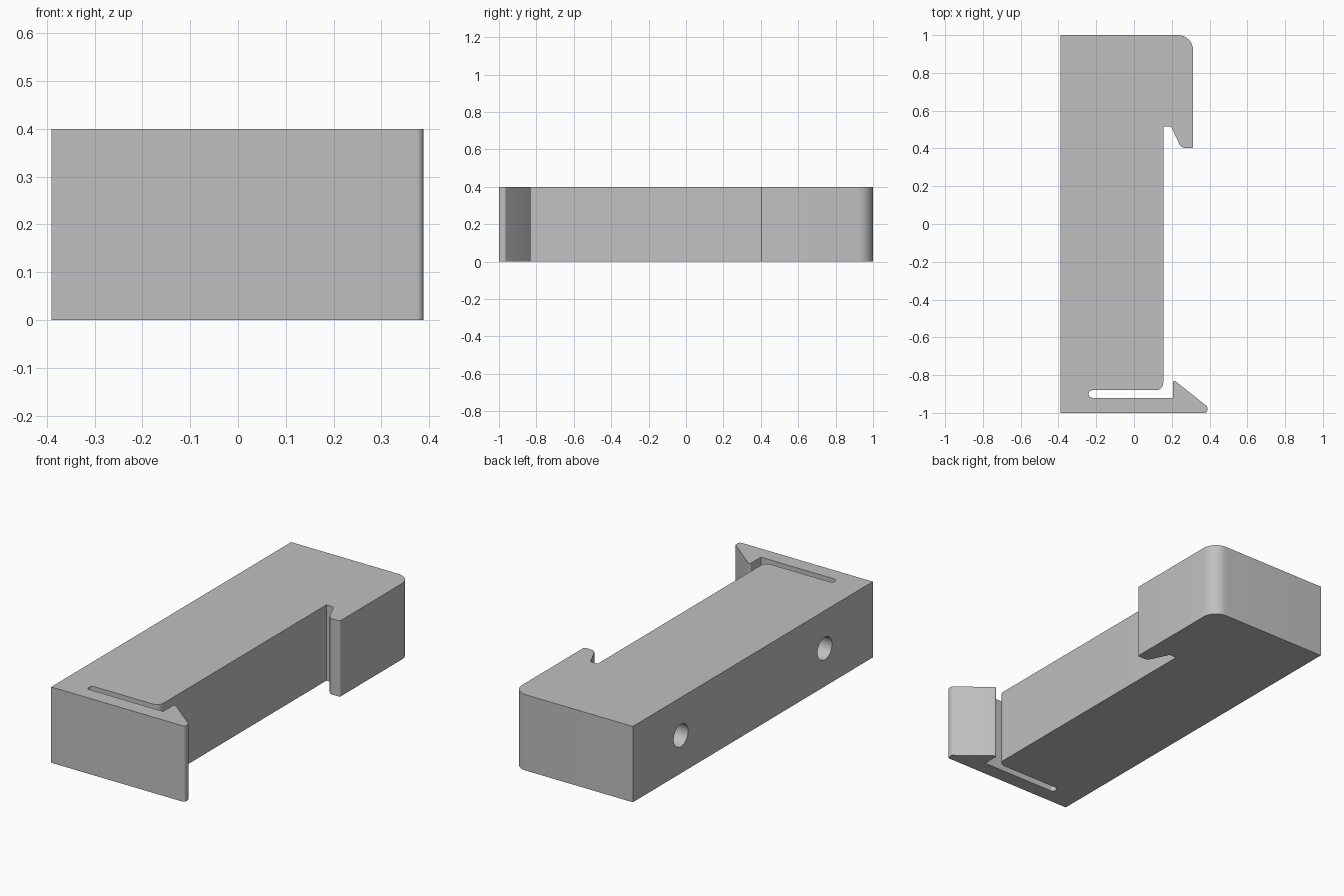
import bpy, bmesh, math
from mathutils import Vector, Matrix

cube = bpy.data.objects.get("Cube")
if cube:
    bpy.data.objects.remove(cube, do_unlink=True)

HEIGHT = 0.4
grey = bpy.data.materials.new("plain grey")
grey.use_nodes = True
colour = (0.53, 0.53, 0.53, 1)
grey.diffuse_color = colour
grey.node_tree.nodes["Principled BSDF"].inputs["Base Color"].default_value = colour


def fillet(corners, steps=8):
    """Outline from (x, y, radius) corners, each rounded by its radius."""
    out = []
    for i, (x, y, r) in enumerate(corners):
        p = Vector((x, y))
        if r == 0:
            out.append(p)
            continue
        a = (Vector(corners[i - 1][:2]) - p).normalized()
        b = (Vector(corners[(i + 1) % len(corners)][:2]) - p).normalized()
        half = a.angle(b) / 2
        centre = p + (a + b).normalized() * (r / math.sin(half))
        start = p + a * (r / math.tan(half)) - centre
        end = p + b * (r / math.tan(half)) - centre
        sweep = math.atan2(start.cross(end), start.dot(end))
        for k in range(steps + 1):
            out.append(centre + Matrix.Rotation(sweep * k / steps, 2) @ start)
    return out


def make_object(name, bm):
    bmesh.ops.recalc_face_normals(bm, faces=bm.faces)
    mesh = bpy.data.meshes.new(name)
    bm.to_mesh(mesh)
    bm.free()
    mesh.materials.append(grey)
    obj = bpy.data.objects.new(name, mesh)
    bpy.context.collection.objects.link(obj)
    return obj


# Body outline: spring arm with barb, slot, long bar and hooked jaw
outline = fillet([
    (-0.39, -1, 0), (0.388, -1, 0.014), (0.388, -0.966, 0.014),
    (0.207, -0.822, 0.008), (0.207, -0.92, 0),
    (-0.24, -0.92, 0.019), (-0.24, -0.88, 0.019),
    (0.155, -0.88, 0.04), (0.155, 0.515, 0),
    (0.197, 0.515, 0.012), (0.25, 0.402, 0.035), (0.313, 0.402, 0.01),
    (0.313, 1, 0.08), (-0.39, 1, 0),
])
bm = bmesh.new()
base = bm.faces.new([bm.verts.new((p.x, p.y, 0)) for p in outline])
top = bmesh.ops.extrude_face_region(bm, geom=[base])
bmesh.ops.translate(bm, vec=(0, 0, HEIGHT),
                    verts=[v for v in top["geom"] if isinstance(v, bmesh.types.BMVert)])
body = make_object("clip_body", bm)

# Two blind mounting holes in the flat side
bm = bmesh.new()
for y in (-0.6, 0.6):
    place = Matrix.Translation((-0.39, y, HEIGHT / 2)) @ Matrix.Rotation(math.pi / 2, 4, 'Y')
    bmesh.ops.create_cone(bm, cap_ends=True, segments=40, radius1=0.06,
                          radius2=0.06, depth=0.6, matrix=place)
cutter = make_object("hole_cutter", bm)
cutter.hide_render = True
cutter.display_type = 'WIRE'
cut = body.modifiers.new("mounting holes", 'BOOLEAN')
cut.operation = 'DIFFERENCE'
cut.solver = 'EXACT'
cut.object = cutter

# Bake the holes, then smooth the rounded corners only
bpy.ops.object.select_all(action='DESELECT')
bpy.context.view_layer.objects.active = body
body.select_set(True)
bpy.ops.object.modifier_apply(modifier=cut.name)
bpy.data.objects.remove(cutter, do_unlink=True)
bpy.ops.object.shade_smooth_by_angle(angle=math.radians(30))
